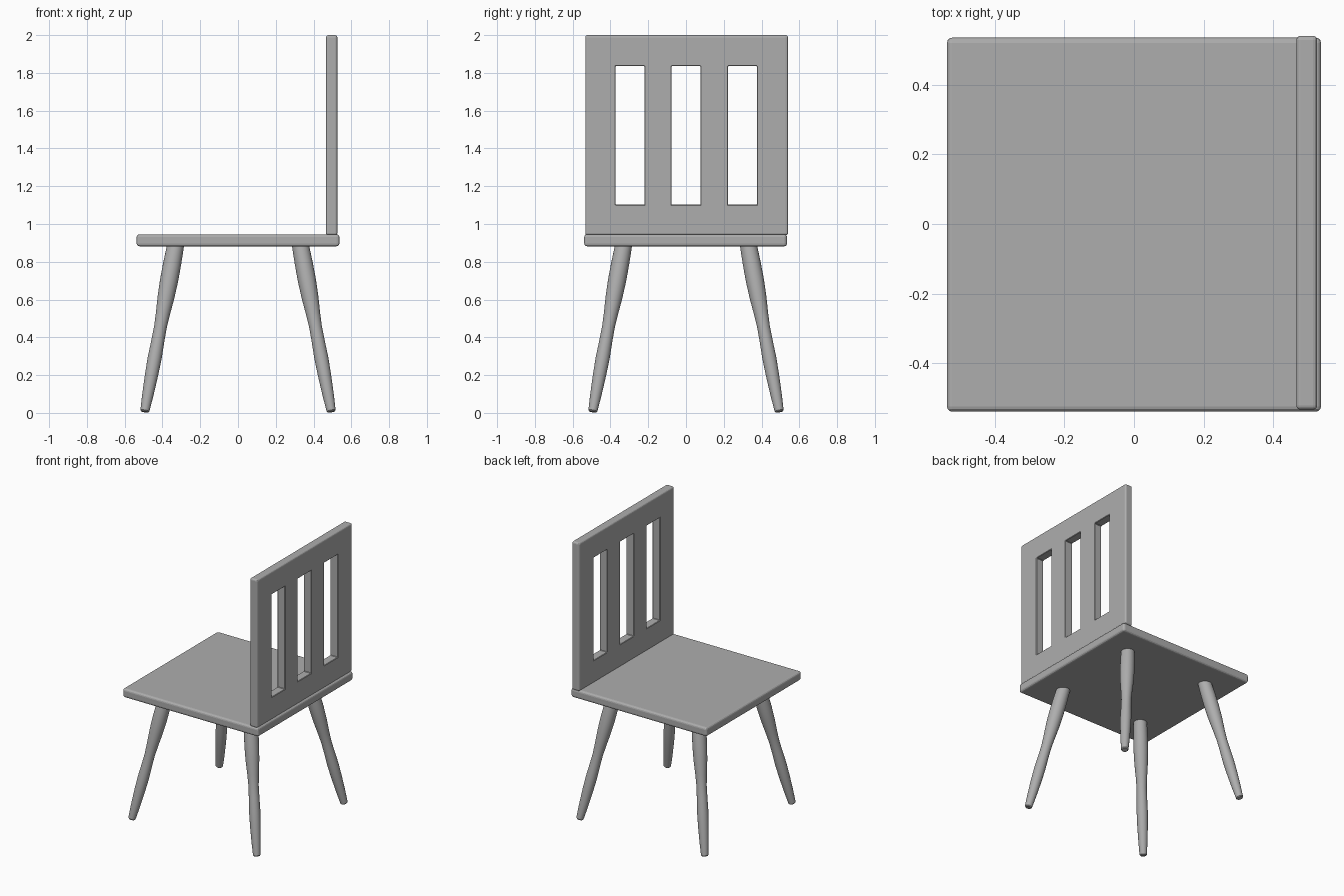
import bpy, bmesh, math
from mathutils import Vector

if "Cube" in bpy.data.objects:
    bpy.data.objects.remove(bpy.data.objects["Cube"], do_unlink=True)

GREY = (0.42, 0.42, 0.42, 1)
grey = bpy.data.materials.new("mid_grey")
grey.use_nodes = True
grey.diffuse_color = GREY
grey.node_tree.nodes["Principled BSDF"].inputs["Base Color"].default_value = GREY


def add_object(name, bm):
    mesh = bpy.data.meshes.new(name)
    bm.to_mesh(mesh)
    bm.free()
    mesh.materials.append(grey)
    obj = bpy.data.objects.new(name, mesh)
    bpy.context.collection.objects.link(obj)
    return obj


def box(name, low, high):
    low, high = Vector(low), Vector(high)
    bm = bmesh.new()
    bmesh.ops.create_cube(bm, size=1)
    for v in bm.verts:
        v.co = (low + high) / 2 + v.co * (high - low)
    return add_object(name, bm)


def bevel(obj, width, segments):
    mod = obj.modifiers.new("rounded_edges", 'BEVEL')
    mod.width = width
    mod.segments = segments
    mod.limit_method = 'ANGLE'
    mod.angle_limit = math.radians(60)


# Seat slab
seat = box("seat", (-0.537, -0.539, 0.882), (0.537, 0.535, 0.945))
bevel(seat, 0.015, 3)

# Backrest with three upright slots
backrest = box("backrest", (0.466, -0.533, 0.94), (0.526, 0.54, 2))
bevel(backrest, 0.012, 3)
for i, y in enumerate((-0.296, 0, 0.299)):
    cutter = box(f"slot_cutter_{i + 1}", (0.4, y - 0.076, 1.102), (0.6, y + 0.076, 1.836))
    cutter.hide_render = True
    cutter.hide_set(True)
    cutter.display_type = 'WIRE'
    mod = backrest.modifiers.new("slot", 'BOOLEAN')
    mod.operation = 'DIFFERENCE'
    mod.solver = 'EXACT'
    mod.object = cutter
bevel(backrest, 0.003, 1)

# Turned leg profile: fraction along the leg from the foot, radius
PROFILE = [(0, 0.019), (0.006, 0.024), (0.1, 0.03), (0.22, 0.035), (0.32, 0.037),
           (0.42, 0.0345), (0.5, 0.0335), (0.58, 0.0375), (0.68, 0.0445), (0.78, 0.048),
           (0.88, 0.0475), (0.96, 0.0455), (1, 0.044)]
SIDES = 24


def leg(name, sx, sy):
    foot = Vector((0.494 * sx, 0.494 * sy, 0.006))
    top = Vector((0.328 * sx, 0.328 * sy, 0.9))
    turn = (top - foot).to_track_quat('Z', 'Y')
    bm = bmesh.new()
    rings = []
    for t, r in PROFILE:
        rings.append([bm.verts.new(foot.lerp(top, t) + turn @ Vector(
            (r * math.cos(math.tau * k / SIDES), r * math.sin(math.tau * k / SIDES), 0)))
            for k in range(SIDES)])
    for a, b in zip(rings, rings[1:]):
        for k in range(SIDES):
            n = (k + 1) % SIDES
            bm.faces.new((a[k], a[n], b[n], b[k]))
    bm.faces.new(rings[0][::-1])
    bm.faces.new(rings[-1])
    obj = add_object(name, bm)
    bpy.ops.object.select_all(action='DESELECT')
    obj.select_set(True)
    bpy.context.view_layer.objects.active = obj
    bpy.ops.object.shade_smooth_by_angle(angle=math.radians(35))


# Four splayed legs
for sx, side in ((-1, "right"), (1, "left")):
    for sy, end in ((-1, "front"), (1, "back")):
        leg(f"{end}_{side}_leg", sx, sy)
